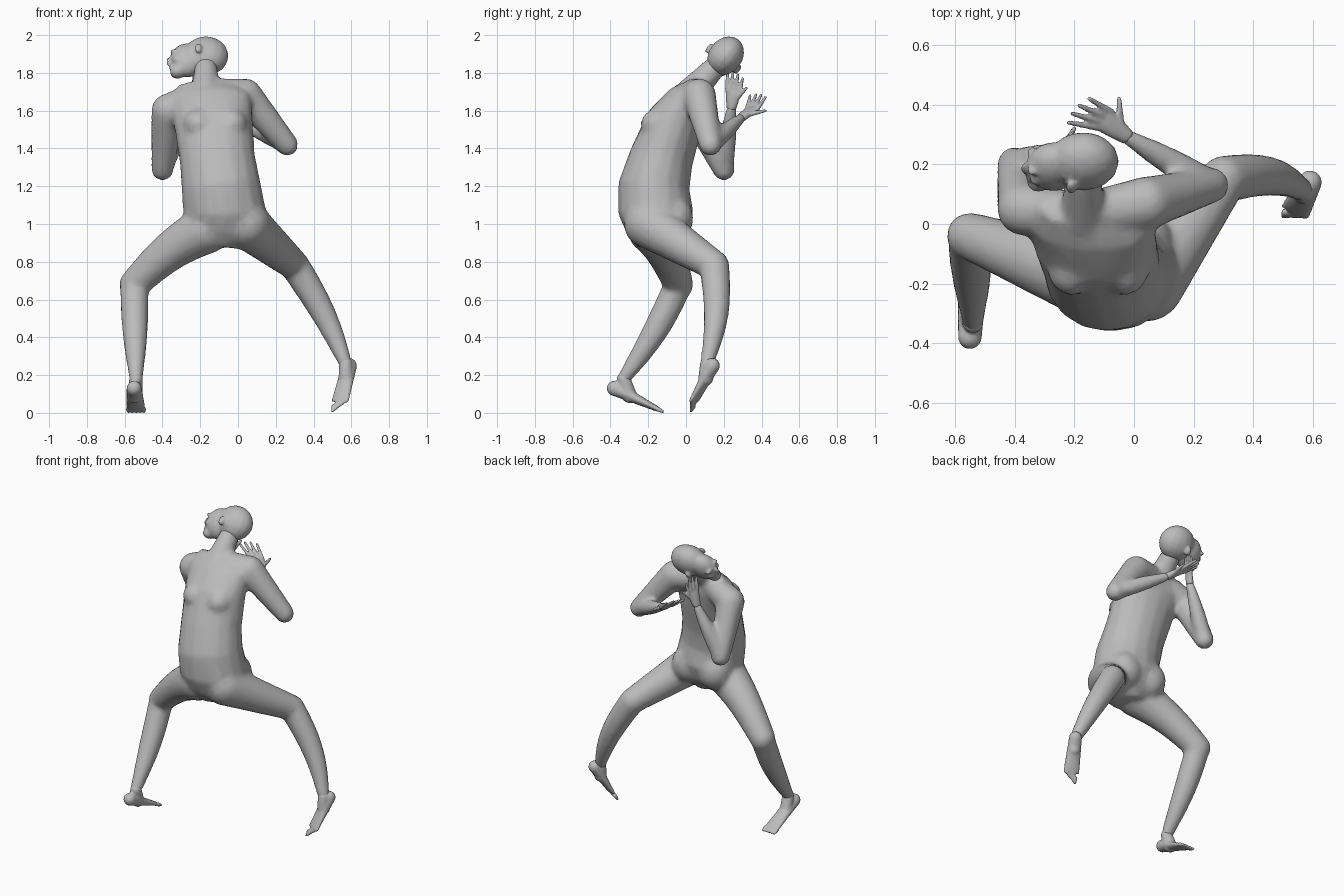
import bpy, bmesh, math
from mathutils import Vector, Matrix

if "Cube" in bpy.data.objects:
    bpy.data.objects.remove(bpy.data.objects["Cube"])

clay = bpy.data.materials.new("grey_clay")
clay.use_nodes = True
grey = (0.5, 0.5, 0.5, 1)
clay.diffuse_color = grey
clay.node_tree.nodes["Principled BSDF"].inputs["Base Color"].default_value = grey


def tube(bm, centres, widths, depths, side, count=16):
    """Loft elliptical rings along a path; widths are measured along side."""
    loops = []
    last = len(centres) - 1
    for i, (centre, width, depth) in enumerate(zip(centres, widths, depths)):
        along = (centres[min(i + 1, last)] - centres[max(i - 1, 0)]).normalized()
        across = (side - along * side.dot(along)).normalized()
        normal = along.cross(across)
        loop = []
        for k in range(count):
            angle = k * math.tau / count
            offset = across * width * math.cos(angle) + normal * depth * math.sin(angle)
            loop.append(bm.verts.new(centre + offset))
        loops.append(loop)
    for lower, upper in zip(loops, loops[1:]):
        for k in range(count):
            following = (k + 1) % count
            bm.faces.new((lower[k], lower[following], upper[following], upper[k]))
    bm.faces.new(reversed(loops[0]))
    bm.faces.new(loops[-1])


def ball(bm, centre, radii, frame=Matrix.Identity(3)):
    matrix = Matrix.Translation(centre) @ frame.to_4x4() @ Matrix.Diagonal((*radii, 1))
    bmesh.ops.create_uvsphere(bm, u_segments=16, v_segments=10, radius=1, matrix=matrix)


def limb(bm, start, end, thick, thin, swell=0.0, bow=(0, 0, 0)):
    """Round-ended tapering limb with a muscle swell and an optional bow."""
    steps = [i / 8 for i in range(9)]
    arch = [math.sin(math.pi * t) for t in steps]
    centres = [start.lerp(end, t) + Vector(bow) * a for t, a in zip(steps, arch)]
    radii = [thick + (thin - thick) * t + swell * a for t, a in zip(steps, arch)]
    direction = end - start
    tube(bm, centres, radii, radii, direction.orthogonal())
    for centre, radius in ((start, thick), (end, thin)):
        ball(bm, centre, (radius, radius, radius))


def finish(name, bm, voxel, smoothing, ratio):
    """Fuse the overlapping forms of a part into one skin."""
    bmesh.ops.recalc_face_normals(bm, faces=bm.faces)
    mesh = bpy.data.meshes.new(name)
    bm.to_mesh(mesh)
    bm.free()
    mesh.materials.append(clay)
    part = bpy.data.objects.new(name, mesh)
    bpy.context.collection.objects.link(part)
    fuse = part.modifiers.new("fuse", 'REMESH')
    fuse.mode, fuse.voxel_size, fuse.use_smooth_shade = 'VOXEL', voxel, True
    soften = part.modifiers.new("soften", 'SMOOTH')
    soften.factor, soften.iterations = 0.5, smoothing
    part.modifiers.new("thin_out", 'DECIMATE').ratio = ratio


# Joints of the pose
left_shoulder = Vector((.04, .07, 1.68))
left_elbow = Vector((.26, .13, 1.42))
left_wrist = Vector((-.02, .29, 1.56))
right_shoulder = Vector((-.37, .05, 1.6))
right_elbow = Vector((-.4, .2, 1.29))
right_wrist = Vector((-.25, .24, 1.61))
left_hip = Vector((.04, -.2, 1))
left_knee = Vector((.3, .15, .78))
left_ankle = Vector((.57, .11, .26))
right_hip = Vector((-.17, -.18, .97))
right_knee = Vector((-.55, -.04, .68))
right_ankle = Vector((-.54, -.33, .18))
neck_base = Vector((-.17, .03, 1.7))
skull = Vector((-.17, .21, 1.89))

# Torso: centre, half width and half depth from crotch to collar
body = bmesh.new()
stations = [((-.09, -.16, .88), .1, .1), ((-.08, -.16, .96), .18, .16),
            ((-.07, -.16, 1.06), .22, .2), ((-.09, -.17, 1.2), .21, .19),
            ((-.11, -.13, 1.35), .2, .17), ((-.13, -.06, 1.54), .21, .15),
            ((-.15, .01, 1.66), .22, .11), ((-.14, .04, 1.72), .18, .07)]
centres, widths, depths = zip(*stations)
tube(body, [Vector(c) for c in centres], widths, depths, Vector((1, 0, .2)))
for x in (-.21, -.03):
    ball(body, (x, -.15, 1.53), (.08, .09, .08))
for x in (-.17, .02):
    ball(body, (x, -.06, 1.03), (.11, .1, .12))
limb(body, neck_base, skull.lerp(neck_base, .3), .08, .06)

# Arms
for shoulder, elbow, wrist in ((left_shoulder, left_elbow, left_wrist),
                               (right_shoulder, right_elbow, right_wrist)):
    limb(body, shoulder, neck_base.lerp(shoulder, .4), .09, .08)
    limb(body, shoulder, elbow, .09, .06)
    limb(body, elbow, wrist, .05, .027, .008)

# Legs
limb(body, left_hip, left_knee, .13, .08)
limb(body, left_knee, left_ankle, .08, .036, .008, (.02, .03, 0))
limb(body, right_hip, right_knee, .13, .08, 0, (0, 0, .03))
limb(body, right_knee, right_ankle, .075, .036, .012, (0, .02, 0))
finish("body", body, .014, 8, .25)

# Head lying over on its side: frame columns are forward, left and up
tilt = Matrix(((-1, 0, 0), (0, -.8, .6), (0, .6, .8)))
head = bmesh.new()


def feature(forward, left, up, radii):
    ball(head, skull + tilt @ Vector((forward, left, up)), radii, tilt)


feature(0, 0, 0, (.12, .09, .11))
feature(.1, 0, -.03, (.09, .07, .1))
feature(.15, 0, -.11, (.04, .04, .03))
feature(.19, 0, -.04, (.02, .014, .03))
feature(.18, 0, -.08, (.014, .026, .014))
for sign in (-1, 1):
    feature(.17, sign * .03, 0, (.02, .03, .012))
    feature(.15, sign * .04, -.05, (.03, .02, .02))
    feature(.04, sign * .095, -.02, (.02, .012, .03))
finish("head", head, .008, 4, .25)


def hand(name, wrist, knuckle, first_tip, last_tip, thumb_tip):
    """Flat palm with four fingers fanned between the first and last tip."""
    bm = bmesh.new()
    first_tip, last_tip, thumb_tip = map(Vector, (first_tip, last_tip, thumb_tip))
    knuckle = Vector(knuckle)
    across = (last_tip - first_tip).normalized()
    palm = wrist.lerp(knuckle, .5)
    tube(bm, [wrist, palm, knuckle], (.026, .036, .044), (.024, .02, .014), across)
    reach = (first_tip + last_tip) / 2 - knuckle
    for i in range(4):
        t = i / 3
        base = knuckle + across * (t - .5) * .07
        tip = first_tip.lerp(last_tip, t) + reach * .15 * math.sin(math.pi * t)
        limb(bm, base, tip, .012, .008)
    limb(bm, wrist.lerp(knuckle, .3), thumb_tip, .016, .008)
    finish(name, bm, .006, 2, .35)


hand("left_hand", left_wrist, (-.1, .35, 1.61),
     (-.15, .42, 1.67), (-.22, .34, 1.68), (-.05, .42, 1.6))
hand("right_hand", right_wrist, (-.23, .25, 1.7),
     (-.23, .22, 1.8), (-.21, .3, 1.77), (-.2, .32, 1.72))


def foot(name, ankle, heel, toe_joint, side):
    """Wedge from heel to toe joint, an instep and a row of toes."""
    bm = bmesh.new()
    heel, toe_joint, side = Vector(heel), Vector(toe_joint), Vector(side).normalized()
    steps = [i / 6 for i in range(7)]
    tube(bm, [heel.lerp(toe_joint, t) for t in steps], [.04 + .012 * t for t in steps],
         [.04 - .026 * t for t in steps], side)
    ball(bm, heel, (.04, .04, .04))
    limb(bm, ankle, heel.lerp(toe_joint, .35), .036, .04)
    forward = (toe_joint - heel).normalized()
    for i in range(-2, 3):
        root = toe_joint + side * i * .021
        limb(bm, root, root + forward * .03, .013, .009)
    finish(name, bm, .007, 3, .3)


foot("right_foot", right_ankle, (-.55, -.38, .13), (-.54, -.15, .02), (1, 0, 0))
foot("left_foot", left_ankle, (.59, .14, .25), (.54, .04, .06), (.8, 0, .6))
